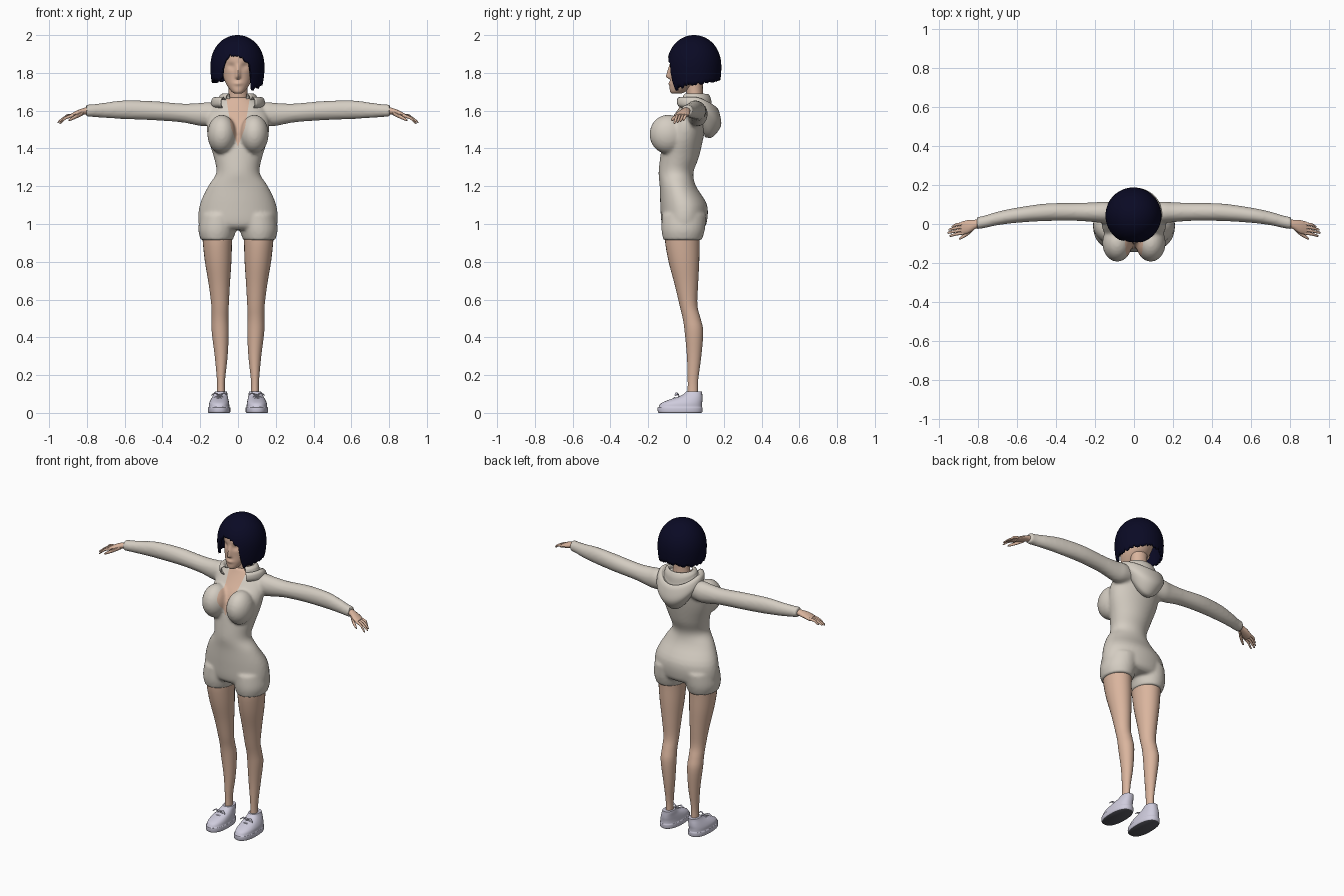
import bpy, bmesh, math, random
from mathutils import Matrix, Vector

random.seed(4)
if "Cube" in bpy.data.objects:
    bpy.data.objects.remove(bpy.data.objects["Cube"])


def material(name, rgb):
    m = bpy.data.materials.new(name)
    m.use_nodes = True
    m.diffuse_color = (*rgb, 1)
    m.node_tree.nodes["Principled BSDF"].inputs["Base Color"].default_value = (*rgb, 1)
    return m


FABRIC = material("cream fabric", (.66, .61, .54))
SKIN = material("skin", (.70, .46, .34))
HAIR = material("dark navy hair", (.003, .003, .018))
SHOE = material("pale lilac shoe", (.62, .60, .72))
SOLE = material("dark grey sole", (.10, .10, .12))
parts = []


def finish(name, bm, *mats):
    bmesh.ops.recalc_face_normals(bm, faces=bm.faces)
    me = bpy.data.meshes.new(name)
    bm.to_mesh(me)
    bm.free()
    for m in mats:
        me.materials.append(m)
    ob = bpy.data.objects.new(name, me)
    bpy.context.collection.objects.link(ob)
    parts.append(ob)
    return ob


def smooth_rows(rows, steps):
    # Catmull-Rom interpolation between control rows
    out = []
    for i in range(len(rows) - 1):
        a, b, c, d = (rows[min(max(i + k, 0), len(rows) - 1)] for k in (-1, 0, 1, 2))
        for s in range(steps):
            t = s / steps
            out.append([.5 * (2 * q + (r - p) * t + (2 * p - 5 * q + 4 * r - u) * t * t
                              + (3 * q - p - 3 * r + u) * t ** 3)
                        for p, q, r, u in zip(a, b, c, d)])
    return out + [list(rows[-1])]


def skin_grid(bm, rows, closed=True, caps=True):
    vs = [[bm.verts.new(p) for p in row] for row in rows]
    n = len(vs[0])
    for lo, hi in zip(vs, vs[1:]):
        for i in range(n if closed else n - 1):
            j = (i + 1) % n
            bm.faces.new((lo[i], lo[j], hi[j], hi[i]))
    if caps:
        bm.faces.new(vs[0][::-1])
        bm.faces.new(vs[-1])


def loft(bm, rings, axis="z", n=24, steps=4, mirror=False, power=1.0):
    # ring: position on axis, two centre coordinates, two radii
    for side in ((1, -1) if mirror else (1,)):
        rows = []
        for pos, c1, c2, r1, r2 in smooth_rows(rings, steps):
            row = []
            for i in range(n):
                a = math.tau * i / n
                co, si = math.cos(a), math.sin(a)
                u = c1 + r1 * math.copysign(abs(co) ** power, co)
                v = c2 + r2 * math.copysign(abs(si) ** power, si)
                p = (u, v, pos) if axis == "z" else (pos, u, v)
                row.append((side * p[0], p[1], p[2]))
            rows.append(row)
        skin_grid(bm, rows)


def ball(bm, centre, radii):
    for s in (1, -1):
        place = Matrix.Translation((s * centre[0], centre[1], centre[2]))
        bmesh.ops.create_uvsphere(bm, u_segments=32, v_segments=20, radius=1,
                                  matrix=place @ Matrix.Diagonal((*radii, 1)))


# Romper: torso, bust, shorts and sleeves blended into one garment
bm = bmesh.new()
loft(bm, [(.97, 0, -.01, .17, .09), (1.0, 0, -.01, .208, .118), (1.1, 0, -.012, .203, .124),
          (1.2, 0, -.043, .158, .096), (1.27, 0, -.053, .115, .092), (1.35, 0, -.035, .127, .102),
          (1.45, 0, -.015, .157, .106), (1.53, 0, .005, .166, .10), (1.6, 0, .035, .15, .082),
          (1.64, 0, .045, .115, .066), (1.67, 0, .05, .072, .055)], n=48)
ball(bm, (.086, -.097, 1.475), (.076, .096, .103))
loft(bm, [(.915, .112, -.018, .085, .102), (.97, .11, -.015, .10, .115),
          (1.05, .1, -.01, .1, .117)], mirror=True, n=32)
loft(bm, [(.08, .06, 1.585, .045, .05), (.15, .06, 1.582, .055, .064), (.2, .06, 1.58, .051, .061),
          (.3, .062, 1.588, .046, .05), (.45, .06, 1.6, .045, .051), (.6, .045, 1.605, .039, .05),
          (.7, .028, 1.602, .035, .041), (.77, .01, 1.6, .032, .034), (.805, .004, 1.6, .032, .033)],
     axis="x", mirror=True)
romper = finish("romper", bm, FABRIC, SKIN)
rm = romper.modifiers.new("blend", "REMESH")
rm.mode, rm.voxel_size = "VOXEL", .009
sm = romper.modifiers.new("soften", "SMOOTH")
sm.factor, sm.iterations = .5, 6
bpy.context.view_layer.update()
blended = bpy.data.meshes.new_from_object(romper.evaluated_get(bpy.context.evaluated_depsgraph_get()))
romper.modifiers.clear()
romper.data = blended
blended.materials.clear()
blended.materials.append(FABRIC)
blended.materials.append(SKIN)

# Deep V neckline cut into the front of the romper
neckline = [(0, 1.41), (.037, 1.51), (.066, 1.69)]
bm = bmesh.new()
bm.from_mesh(blended)
for (x0, z0), (x1, z1) in zip(neckline, neckline[1:]):
    for s in (1, -1):
        faces = [f for f in bm.faces if f.calc_center_median().y < .05 and f.normal.y < .3
                 and s * f.calc_center_median().x > -.01 and z0 - .01 < f.calc_center_median().z < z1 + .01]
        geom = set(faces) | {e for f in faces for e in f.edges} | {v for f in faces for v in f.verts}
        bmesh.ops.bisect_plane(bm, geom=list(geom), plane_co=(s * x0, 0, z0),
                               plane_no=(s * (z1 - z0), 0, x0 - x1))
for f in bm.faces:
    c = f.calc_center_median()
    f.material_index = 0
    if c.y < .05 and c.z > neckline[0][1]:
        (x0, z0), (x1, z1) = neckline[:2] if c.z < neckline[1][1] else neckline[1:]
        if abs(c.x) < x0 + (x1 - x0) * (c.z - z0) / (z1 - z0):
            f.material_index = 1
bm.to_mesh(blended)
bm.free()

# Hood lying folded around the neck and down the back
bm = bmesh.new()
folds = [(.05, 1.63, .062, .05, 0), (.05, 1.688, .072, .064, 0), (.05, 1.682, .095, .082, .02),
         (.05, 1.662, .105, .09, .05), (.05, 1.672, .12, .107, .05), (.05, 1.662, .138, .126, .07),
         (.055, 1.63, .143, .13, .11), (.05, 1.61, .125, .09, .15), (.05, 1.59, .10, .05, .13)]
rows = []
for cy, cz, rx, ry, drop in smooth_rows(folds, 5):
    angles = [math.radians(-50 + 280 * i / 48) for i in range(49)]
    rows.append([(rx * math.cos(a), cy + ry * math.sin(a), cz - drop * max(0, math.sin(a)) ** 1.5)
                 for a in angles])
skin_grid(bm, rows, closed=False, caps=False)
hood = finish("hood", bm, FABRIC)
hood.modifiers.new("thickness", "SOLIDIFY").thickness = .006

# Legs
bm = bmesh.new()
loft(bm, [(.96, .11, -.018, .08, .093), (.9, .109, -.019, .077, .091), (.8, .105, -.011, .07, .081),
          (.68, .099, .002, .056, .062), (.57, .095, .013, .046, .047), (.5, .095, .03, .044, .047),
          (.43, .094, .042, .045, .049), (.3, .089, .043, .034, .038), (.18, .09, .037, .022, .028),
          (.12, .09, .036, .021, .027), (.07, .09, .036, .023, .028)], mirror=True, n=28)
finish("legs", bm, SKIN)

# Neck
bm = bmesh.new()
loft(bm, [(1.62, 0, .05, .058, .045), (1.70, 0, .045, .05, .044), (1.79, 0, .04, .055, .05)])
finish("neck", bm, SKIN)

# Head with nose, eye sockets and lips pushed into the front
bm = bmesh.new()
loft(bm, [(1.69, 0, -.05, .018, .025), (1.703, 0, -.042, .036, .043), (1.74, 0, -.015, .062, .071),
          (1.78, 0, .01, .078, .094), (1.84, 0, .03, .088, .115), (1.9, 0, .035, .09, .115),
          (1.95, 0, .04, .073, .09), (1.975, 0, .04, .04, .05)], n=96, steps=9)
for v in bm.verts:
    x, y, z = v.co
    if y < -.02:
        ramp = max(0, min(1, (1.85 - z) / .065)) * max(0, min(1, (z - 1.765) / .012))
        v.co.y -= .022 * ramp * math.exp(-(x / .012) ** 2)
        v.co.y += .010 * math.exp(-((abs(x) - .036) / .02) ** 2 - ((z - 1.835) / .016) ** 2)
        v.co.y -= .007 * math.exp(-(x / .022) ** 2 - ((z - 1.743) / .01) ** 2)
ball(bm, (.09, .015, 1.81), (.01, .02, .03))
finish("head", bm, SKIN)

# Bob haircut: hem height varies with the angle around the head
hem = [(-180, 1.77), (-120, 1.75), (-70, 1.755), (-42, 1.76), (-36, 1.79), (-29, 1.86), (-18, 1.895),
       (0, 1.892), (16, 1.872), (27, 1.845), (33, 1.76), (39, 1.71), (70, 1.73), (120, 1.75), (180, 1.77)]


def hem_height(phi):
    for (a, za), (b, zb) in zip(hem, hem[1:]):
        if a <= phi <= b:
            return za + (zb - za) * (phi - a) / (b - a)


bm = bmesh.new()
count, rows = 120, []
angles = [-180 + 360 * i / count for i in range(count)]
hems = [hem_height(p) + random.uniform(-.008, .008) for p in angles]
for k in range(25):
    t = max(k, .2) / 24
    row = []
    for phi, low in zip(angles, hems):
        z = 2 - (2 - low) * t * t
        d = z - 1.83
        r = (1 - min(1, d / .17) ** 2.2) ** .5 if d > 0 else 1 - 8 * d * d
        a = math.radians(phi)
        row.append((-.003 + .143 * r * math.sin(a), .043 - .144 * r * math.cos(a), z))
    rows.append(row)
skin_grid(bm, rows, caps=False)
bm.faces.new([v for v in bm.verts][:count])
hair = finish("bob_hair", bm, HAIR)
hair.modifiers.new("thickness", "SOLIDIFY").thickness = .014

# Hands: palm, four fingers and thumb
bm = bmesh.new()
loft(bm, [(.78, .003, 1.6, .024, .02), (.81, -.001, 1.598, .023, .018), (.85, -.014, 1.586, .034, .016),
          (.885, -.022, 1.572, .033, .011)], axis="x", mirror=True, n=16)
for i, reach in enumerate((.945, .955, .95, .935)):
    y = -.046 + .016 * i
    loft(bm, [(.87, y, 1.576, .008, .009), (.91, y - .006, 1.562 + .003 * i, .0075, .008),
              (reach - .008, y - .014, 1.538 + .005 * i, .006, .006),
              (reach, y - .015, 1.533 + .005 * i, .002, .002)], axis="x", mirror=True, n=10)
loft(bm, [(.82, -.018, 1.588, .012, .012), (.85, -.046, 1.572, .012, .011),
          (.885, -.07, 1.555, .008, .008), (.897, -.076, 1.549, .003, .003)], axis="x", mirror=True, n=10)
finish("hands", bm, SKIN)

# Shoes with dark undersides
bm = bmesh.new()
loft(bm, [(0, .1, -.031, .055, .113), (.006, .1, -.031, .059, .118), (.028, .1, -.031, .059, .119),
          (.031, .1, -.03, .055, .115), (.05, .1, -.024, .053, .109), (.067, .098, -.005, .048, .092),
          (.085, .095, .022, .041, .065), (.1, .092, .037, .036, .049), (.112, .091, .043, .032, .043)],
     mirror=True, n=36, steps=3, power=.85)
for f in bm.faces:
    f.normal_update()
    if max(v.co.z for v in f.verts) < .001:
        f.material_index = 1
finish("shoes", bm, SHOE, SOLE)

# Laces: crossbars over the instep and a bow
bm = bmesh.new()
for y, z in ((-.085, .068), (-.062, .08), (-.04, .092)):
    loft(bm, [(.066, y + .008, z - .014, .004, .004), (.098, y, z, .004, .004),
              (.13, y + .008, z - .014, .004, .004)], axis="x", mirror=True, n=8)
for way in (-1, 1):
    loft(bm, [(.098, -.04, .094, .004, .004), (.098 + way * .025, -.05, .104, .007, .004),
              (.098 + way * .042, -.055, .092, .005, .003)], axis="x", mirror=True, n=8)
finish("laces", bm, SHOE)

# Smooth shading with sharp edges kept
bpy.ops.object.select_all(action="DESELECT")
for ob in parts:
    ob.select_set(True)
bpy.context.view_layer.objects.active = parts[0]
bpy.ops.object.shade_smooth_by_angle(angle=math.radians(45))
